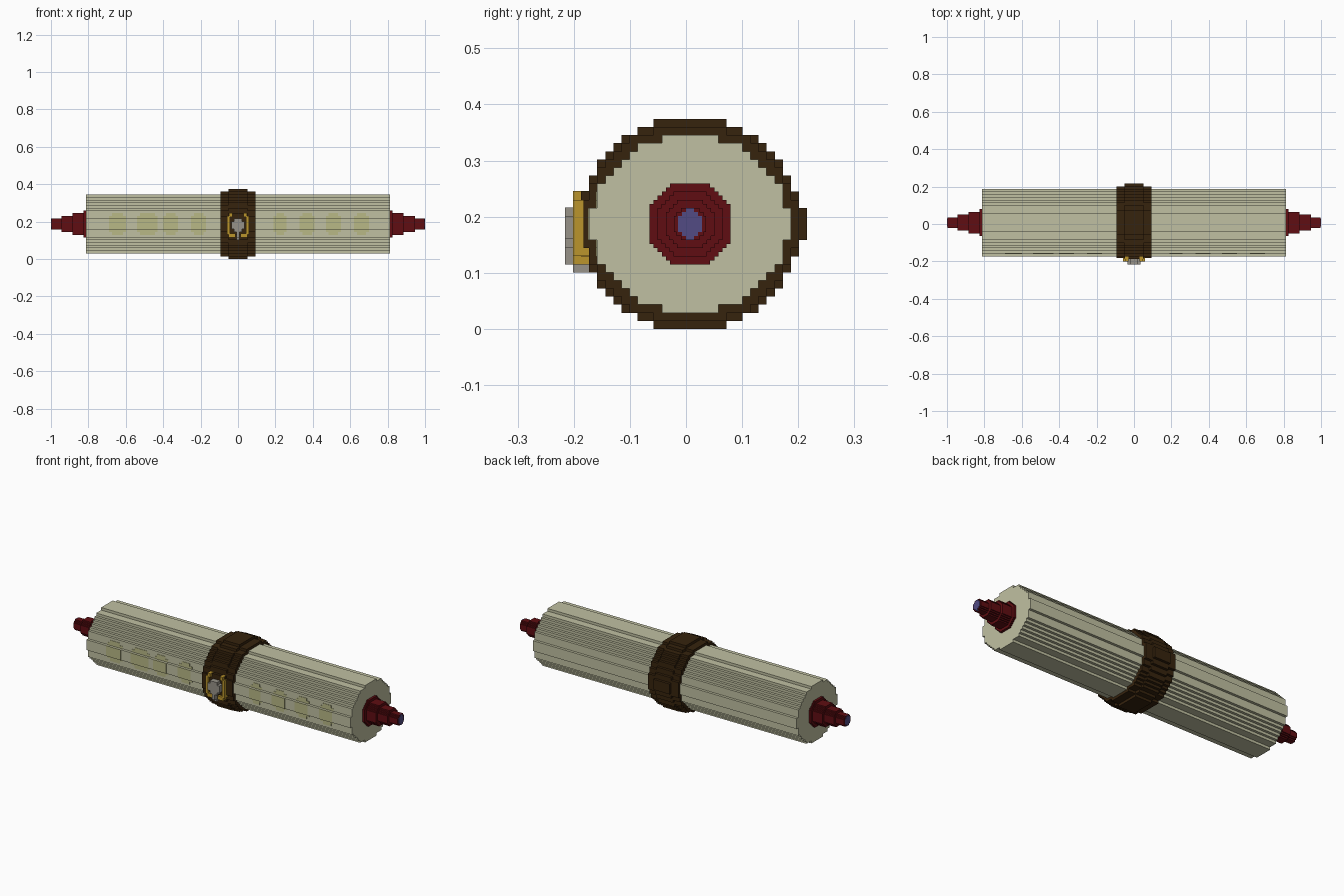
import bpy, bmesh

V = 2 / 139            # block size
CY, CZ = V / 2, 13 * V  # axis of the roll

old = bpy.data.objects.get("Cube")
if old:
    bpy.data.objects.remove(old)


def material(name, rgb):
    m = bpy.data.materials.new(name)
    m.use_nodes = True
    m.diffuse_color = (*rgb, 1)
    m.node_tree.nodes["Principled BSDF"].inputs["Base Color"].default_value = (*rgb, 1)
    return m


cream = material("cream", (0.53, 0.53, 0.36))
stain = material("pale_yellow", (0.48, 0.48, 0.24))
brown = material("dark_brown", (0.037, 0.017, 0.004))
red = material("dark_red", (0.115, 0.004, 0.006))
purple = material("purple", (0.085, 0.07, 0.23))
gold = material("gold", (0.5, 0.3, 0.025))
grey = material("grey", (0.31, 0.29, 0.25))


def finish(name, bm, mat):
    bmesh.ops.recalc_face_normals(bm, faces=bm.faces)
    mesh = bpy.data.meshes.new(name)
    bm.to_mesh(mesh)
    bm.free()
    mesh.materials.append(mat)
    ob = bpy.data.objects.new(name, mesh)
    bpy.context.collection.objects.link(ob)
    return ob


def stepped_bar(name, widths, x0, x1, mat, size=V, front=-1):
    """Bar along x with a stepped round section; widths run from top row to middle."""
    n = len(widths)
    rows = list(widths) + list(widths)[::-1]
    right, left = [], []
    for i, w in enumerate(rows):
        for z in (n - i, n - i - 1):
            right.append((CY + w * size, CZ + z * size))
            left.append((max(CY - w * size, front), CZ + z * size))
    outline = []
    for p in right + left[::-1]:
        if not outline or p != outline[-1]:
            outline.append(p)
    bm = bmesh.new()
    face = bm.faces.new([bm.verts.new((x0, y, z)) for y, z in outline])
    new = bmesh.ops.extrude_face_region(bm, geom=[face])["geom"]
    bmesh.ops.translate(bm, vec=(x1 - x0, 0, 0),
                        verts=[g for g in new if isinstance(g, bmesh.types.BMVert)])
    return finish(name, bm, mat)


def boxes(name, items, mat):
    """One object from boxes given as x0, x1, y0, y1, z0, z1."""
    bm = bmesh.new()
    for x0, x1, y0, y1, z0, z1 in items:
        vs = bmesh.ops.create_cube(bm, size=1)["verts"]
        bmesh.ops.scale(bm, vec=(x1 - x0, y1 - y0, z1 - z0), verts=vs)
        bmesh.ops.translate(bm, vec=((x0 + x1) / 2, (y0 + y1) / 2, (z0 + z1) / 2), verts=vs)
    return finish(name, bm, mat)


# Rolled paper body
paper = [3.5, 6.5, 7.5, 8.5, 9.5, 10.5, 11.5, 11.5, 11.5, 12.5, 12.5]
stepped_bar("paper_roll", paper, -0.812, 0.812, cream)

# Strap with a raised middle
strap = [4.5, 6.5, 8.5, 9.5, 10.5, 11.5, 11.5, 12.5, 12.5, 13.5, 13.5, 14.5, 14.5]
edge = [4.5, 7.5, 8.5, 9.5, 10.5, 11.5, 11.5, 12.5, 12.5, 13.5, 13.5, 13.5]
stepped_bar("strap_middle", strap, -0.05, 0.05, brown, front=-13 * V)
stepped_bar("strap_edges", edge, -0.094, 0.094, brown, front=-12.7 * V)


def octagon(n):
    return [min(n, 1.45 * n - (n - i - 0.5)) for i in range(n)]


# Stepped handles at both ends
steps = [(0.812, 0.825, 10), (0.825, 0.885, 8), (0.885, 0.945, 6), (0.945, 0.998, 4)]
for side, s in (("left", 1), ("right", -1)):
    for i, (a, b, n) in enumerate(steps):
        stepped_bar(f"{side}_handle_step_{i + 1}", octagon(n), s * a, s * b, red, V / 2)
    stepped_bar(f"{side}_handle_core", [1, 2, 3, 3], s * 0.99, s, purple, V / 2)

# Buckle frame: two side bars with hooked tops and feet
frame = []
for s in (-1, 1):
    for a, b, z0, z1 in ((0.043, 0.058, 0.13, 0.23), (0.03, 0.047, 0.225, 0.246),
                         (0.014, 0.05, 0.115, 0.135)):
        frame.append((min(s * a, s * b), max(s * a, s * b), -14 * V, -11.5 * V, z0, z1))
boxes("buckle_frame", frame, gold)

# Buckle clasp with a short stem
boxes("buckle_clasp", [(-0.036, 0.036, -15 * V, -12.5 * V, 0.16, 0.2),
                       (-0.022, 0.022, -15 * V, -12.5 * V, 0.145, 0.216),
                       (-0.008, 0.008, -15 * V, -12.5 * V, 0.115, 0.15),
                       (-0.008, 0.008, -14 * V, -12 * V, 0.101, 0.13)], grey)

# Faint worn patches on the front of the paper
plates = []
for x0, x1 in ((-0.69, -0.6), (-0.54, -0.43), (-0.4, -0.32), (-0.25, -0.17),
               (0.19, 0.26), (0.33, 0.41), (0.47, 0.55), (0.62, 0.7)):
    for row in range(-4, 4):
        d = row if row >= 0 else -row - 1
        y = CY - paper[len(paper) - 1 - d] * V
        inset = 0.015 * (row in (-4, 3))
        plates.append((x0 + inset, x1 - inset, y - 0.002, y + 0.002,
                       CZ + row * V, CZ + (row + 1) * V))
boxes("worn_patches", plates, stain)
